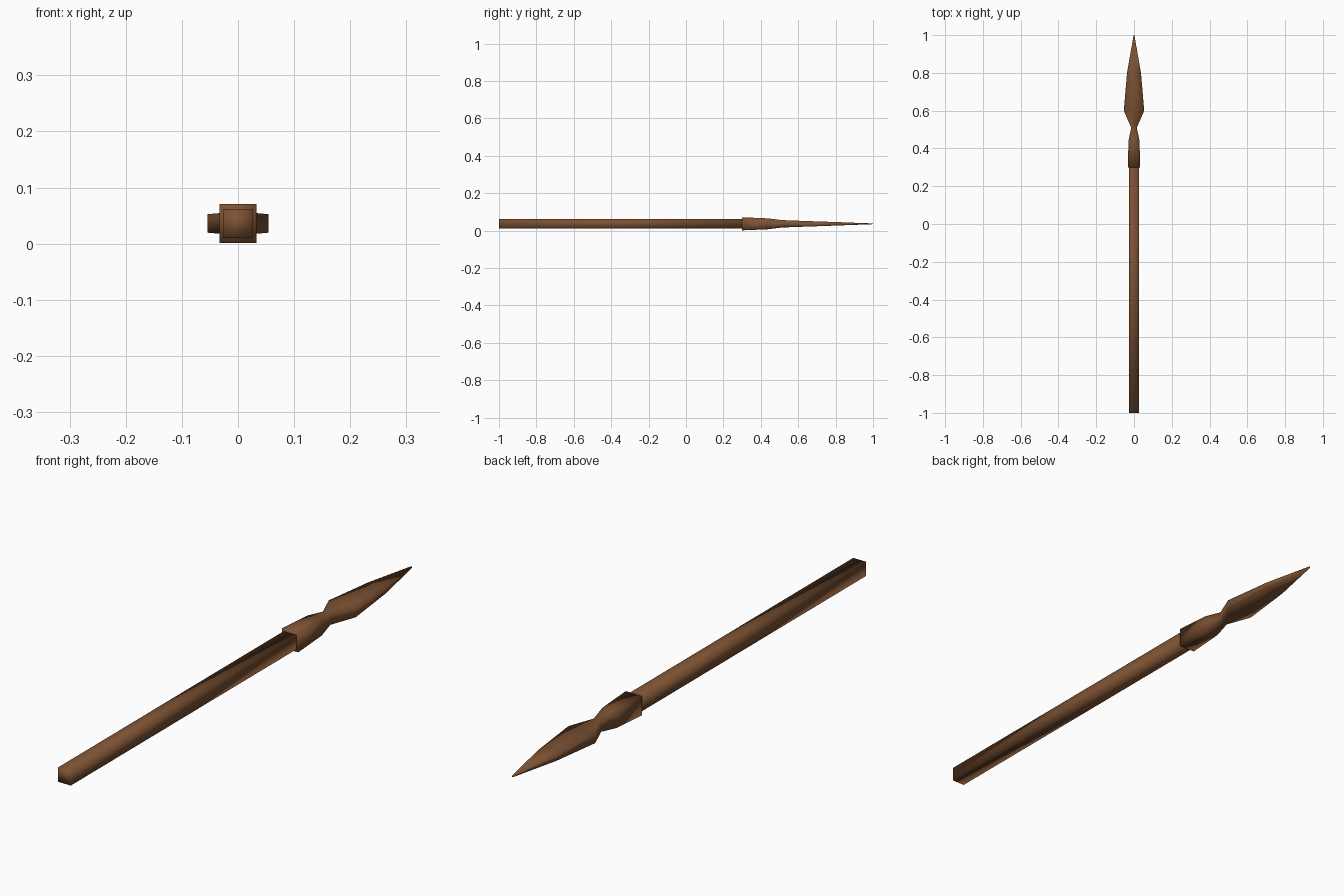
import bpy, bmesh

if "Cube" in bpy.data.objects:
    bpy.data.objects.remove(bpy.data.objects["Cube"])

CENTRE_Z = 0.036

wood = bpy.data.materials.new("brown wood")
wood.diffuse_color = (0.2, 0.083, 0.032, 1)
wood.use_nodes = True
wood.node_tree.nodes["Principled BSDF"].inputs["Base Color"].default_value = wood.diffuse_color


def loft(name, sections):
    """Closed four-sided loft along y from (y, half width, half height)."""
    bm = bmesh.new()
    rings = []
    for y, w, h in sections:
        rings.append([bm.verts.new((sx * w, y, CENTRE_Z + sz * h))
                      for sx, sz in ((-1, -1), (1, -1), (1, 1), (-1, 1))])
    for a, b in zip(rings, rings[1:]):
        for i in range(4):
            j = (i + 1) % 4
            bm.faces.new((a[i], a[j], b[j], b[i]))
    bm.faces.new(rings[0])
    bm.faces.new(rings[-1])
    bmesh.ops.recalc_face_normals(bm, faces=bm.faces)
    mesh = bpy.data.meshes.new(name)
    bm.to_mesh(mesh)
    bm.free()
    mesh.materials.append(wood)
    mesh.shade_smooth()
    obj = bpy.data.objects.new(name, mesh)
    bpy.context.collection.objects.link(obj)


# Square pole
loft("shaft", [(-1.0, 0.026, 0.026), (0.31, 0.026, 0.026)])

# Socket, narrow neck and leaf-shaped blade
loft("spear_head", [
    (0.30, 0.033, 0.035),
    (0.44, 0.029, 0.029),
    (0.51, 0.015, 0.020),
    (0.60, 0.054, 0.0165),
    (0.80, 0.037, 0.0095),
    (1.00, 0.002, 0.002),
])
